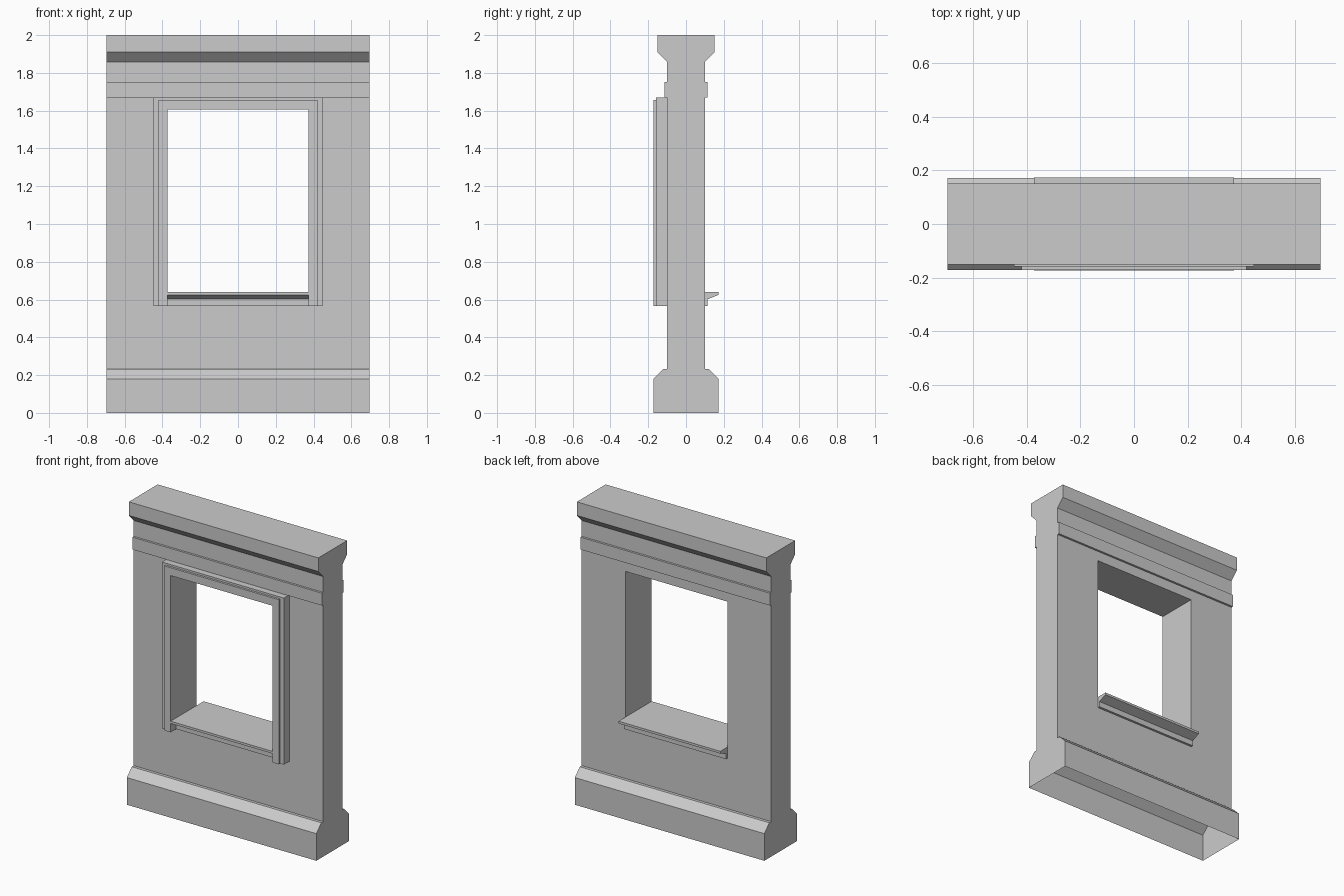
import bpy, bmesh

if "Cube" in bpy.data.objects:
    bpy.data.objects.remove(bpy.data.objects["Cube"])

HALF_W = 0.695                      # half width of wall
OPEN_X, OPEN_B, OPEN_T = 0.373, 0.64, 1.605   # window opening


def finish(name, bm):
    bmesh.ops.remove_doubles(bm, verts=bm.verts[:], dist=1e-5)
    bmesh.ops.recalc_face_normals(bm, faces=bm.faces[:])
    mesh = bpy.data.meshes.new(name)
    bm.to_mesh(mesh)
    bm.free()
    obj = bpy.data.objects.new(name, mesh)
    bpy.context.collection.objects.link(obj)
    return obj


def face(bm, points):
    return bm.faces.new([bm.verts.new(p) for p in points])


# Wall: mirrored (y, z) profile swept along x, open underneath
half = [(0.172, 0), (0.172, 0.18), (0.12, 0.232), (0.10, 0.232),
        (0.10, OPEN_B), (0.10, OPEN_T), (0.10, 1.67), (0.114, 1.67),
        (0.114, 1.752), (0.10, 1.752), (0.10, 1.857), (0.151, 1.91), (0.151, 2.0)]
profile = half + [(-y, z) for y, z in reversed(half)]
columns = [-HALF_W, -OPEN_X, OPEN_X, HALF_W]

bm = bmesh.new()
for (y0, z0), (y1, z1) in zip(profile, profile[1:]):
    for i, (xa, xb) in enumerate(zip(columns, columns[1:])):
        if i == 1 and {z0, z1} == {OPEN_B, OPEN_T}:
            continue                # window hole
        face(bm, [(xa, y0, z0), (xb, y0, z0), (xb, y1, z1), (xa, y1, z1)])
for x in (-HALF_W, HALF_W):
    face(bm, [(x, y, z) for y, z in profile])
# Window reveals
corners = [(-OPEN_X, OPEN_B), (OPEN_X, OPEN_B), (OPEN_X, OPEN_T), (-OPEN_X, OPEN_T)]
for (xa, za), (xb, zb) in zip(corners, corners[1:] + corners[:1]):
    face(bm, [(xa, -0.1, za), (xb, -0.1, zb), (xb, 0.1, zb), (xa, 0.1, za)])
finish("wall", bm)

# Sills: the same moulding on the front and back
sill = [(0.10, OPEN_B), (0.173, OPEN_B), (0.173, 0.625), (0.115, 0.602),
        (0.115, 0.566), (0.10, 0.566)]
for name, s in (("front_sill", -1), ("back_sill", 1)):
    bm = bmesh.new()
    for (ya, za), (yb, zb) in zip(sill, sill[1:]):
        face(bm, [(-OPEN_X, s * ya, za), (OPEN_X, s * ya, za),
                  (OPEN_X, s * yb, zb), (-OPEN_X, s * yb, zb)])
    for x in (-OPEN_X, OPEN_X):
        face(bm, [(x, s * y, z) for y, z in sill])
    finish(name, bm)

# Stepped window surround: (x, y, top z) section along jamb, head, jamb
section = [(OPEN_X, -0.10, OPEN_T), (OPEN_X, -0.172, OPEN_T), (0.42, -0.172, 1.657),
           (0.42, -0.158, 1.657), (0.447, -0.158, 1.67), (0.447, -0.10, 1.67)]
FOOT = 0.566
bm = bmesh.new()
paths = [[(-x, y, FOOT), (-x, y, z), (x, y, z), (x, y, FOOT)] for x, y, z in section]
for a, b in zip(paths, paths[1:]):
    for k in range(3):
        face(bm, [a[k], a[k + 1], b[k + 1], b[k]])
for end in (0, 3):
    face(bm, [p[end] for p in paths])
finish("window_surround", bm)
